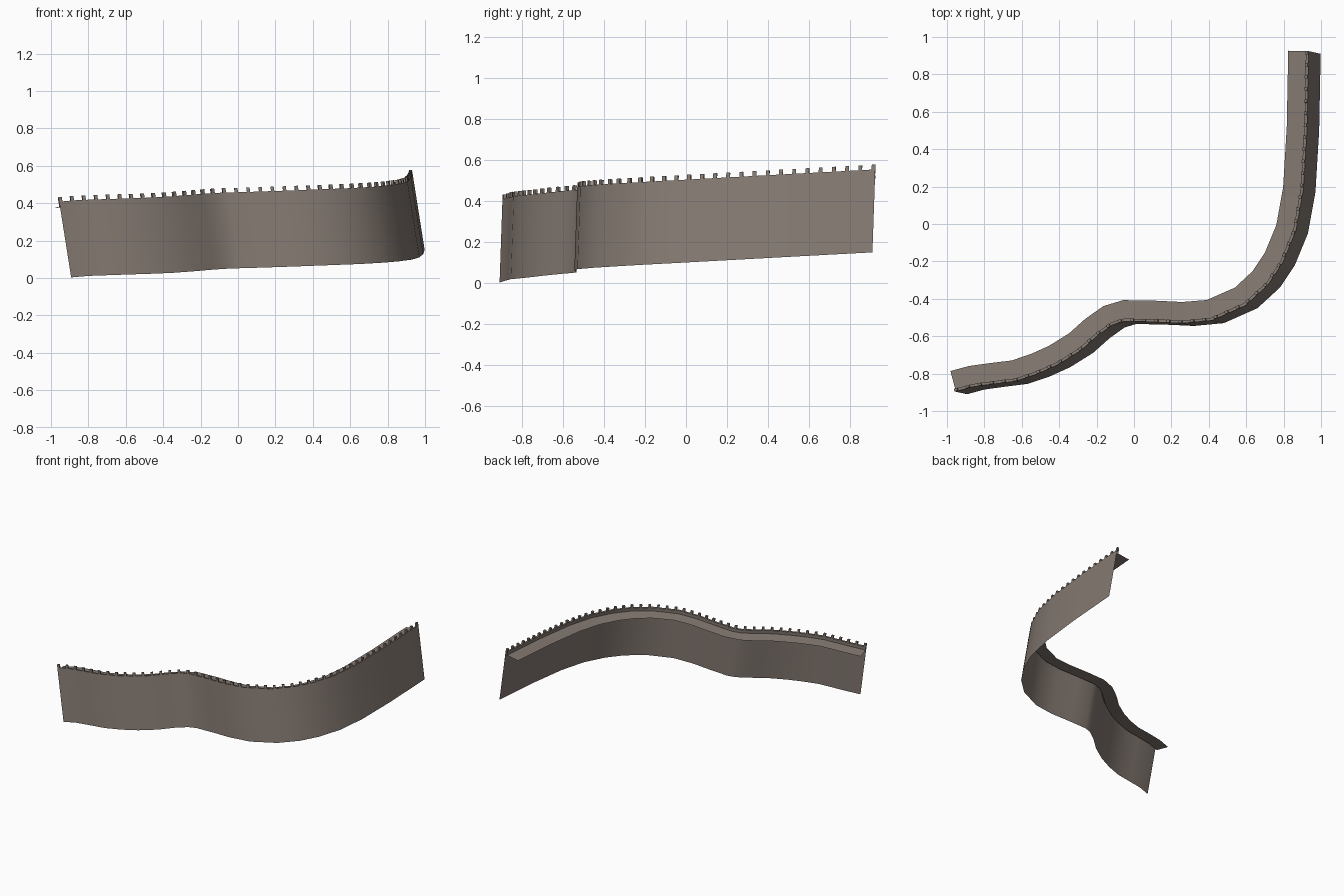
import bpy, bmesh, math
from mathutils import Vector

if "Cube" in bpy.data.objects:
    bpy.data.objects.remove(bpy.data.objects["Cube"])

# Foot line of the rampart (x, y, z), left end to right end
FOOT = [Vector(p) for p in [
    (-.892, -.91, .003), (-.80, -.885, .011), (-.69, -.87, .015), (-.57, -.855, .019),
    (-.45, -.815, .023), (-.34, -.765, .028), (-.22, -.69, .037), (-.13, -.61, .045),
    (-.05, -.553, .050), (.01, -.535, .052), (.15, -.537, .056), (.32, -.545, .062),
    (.48, -.53, .068), (.66, -.45, .075), (.78, -.34, .082), (.86, -.22, .089),
    (.93, -.05, .098), (.97, .17, .110), (.99, .5, .128), (.998, .91, .150)]]
LEAN = Vector((-.064, .014, .405))     # foot to top of parapet
UP = LEAN.normalized()
HEIGHT = LEAN.length
THICK, WALK_W, PARAPET = .015, .115, .026

stone = bpy.data.materials.new("brown grey stone")
stone.diffuse_color = (.235, .195, .17, 1)
stone.use_nodes = True
stone.node_tree.nodes["Principled BSDF"].inputs["Base Color"].default_value = stone.diffuse_color


def inward(t):
    """Sideways direction towards the walkway, square to the lean."""
    return UP.cross(t).normalized()


def tangent(i):
    a, b = FOOT[max(i - 1, 0)], FOOT[min(i + 1, len(FOOT) - 1)]
    return (b - a).normalized()


def make(name, bm):
    me = bpy.data.meshes.new(name)
    bm.to_mesh(me)
    bm.free()
    me.materials.append(stone)
    ob = bpy.data.objects.new(name, me)
    bpy.context.collection.objects.link(ob)
    return ob


def sweep(name, profile):
    """Sweep an open (inward, height) profile along the foot line."""
    bm = bmesh.new()
    rows = []
    for i, p in enumerate(FOOT):
        n = inward(tangent(i))
        rows.append([bm.verts.new(p + n * d + UP * h) for d, h in profile])
    for a, b in zip(rows, rows[1:]):
        for j in range(len(profile) - 1):
            bm.faces.new((a[j], b[j], b[j + 1], a[j + 1]))
    return make(name, bm)


# Leaning wall face, parapet and walkway as one folded sheet
floor = HEIGHT - PARAPET
wall = sweep("rampart_wall", [(0, 0), (0, HEIGHT), (THICK, HEIGHT),
                              (THICK, floor), (WALK_W, floor)])
for o in bpy.context.selected_objects:
    o.select_set(False)
wall.select_set(True)
bpy.context.view_layer.objects.active = wall
bpy.ops.object.shade_smooth_by_angle(angle=math.radians(30))

# Row of merlons along the parapet
lengths = [0.0]
for a, b in zip(FOOT, FOOT[1:]):
    lengths.append(lengths[-1] + (b - a).length)


def along(s):
    for i in range(len(FOOT) - 1):
        if s <= lengths[i + 1] or i == len(FOOT) - 2:
            f = (s - lengths[i]) / (lengths[i + 1] - lengths[i])
            t = tangent(i).lerp(tangent(i + 1), f).normalized()
            return FOOT[i].lerp(FOOT[i + 1], f), t


M_W, M_H = .018, .024
count = round(lengths[-1] / .0645)
bm = bmesh.new()
for k in range(count + 1):
    s = M_W / 2 + (lengths[-1] - M_W) * k / count
    p, t = along(s)
    n = inward(t)
    base = p + UP * HEIGHT
    v = [bm.verts.new(base + t * (M_W * x) + n * (THICK * y) + UP * (M_H * z))
         for z in (0, 1) for x, y in ((-.5, 0), (.5, 0), (.5, 1), (-.5, 1))]
    for f in ((4, 5, 6, 7), (0, 1, 5, 4), (1, 2, 6, 5), (2, 3, 7, 6), (3, 0, 4, 7)):
        bm.faces.new([v[i] for i in f])
make("merlons", bm)
